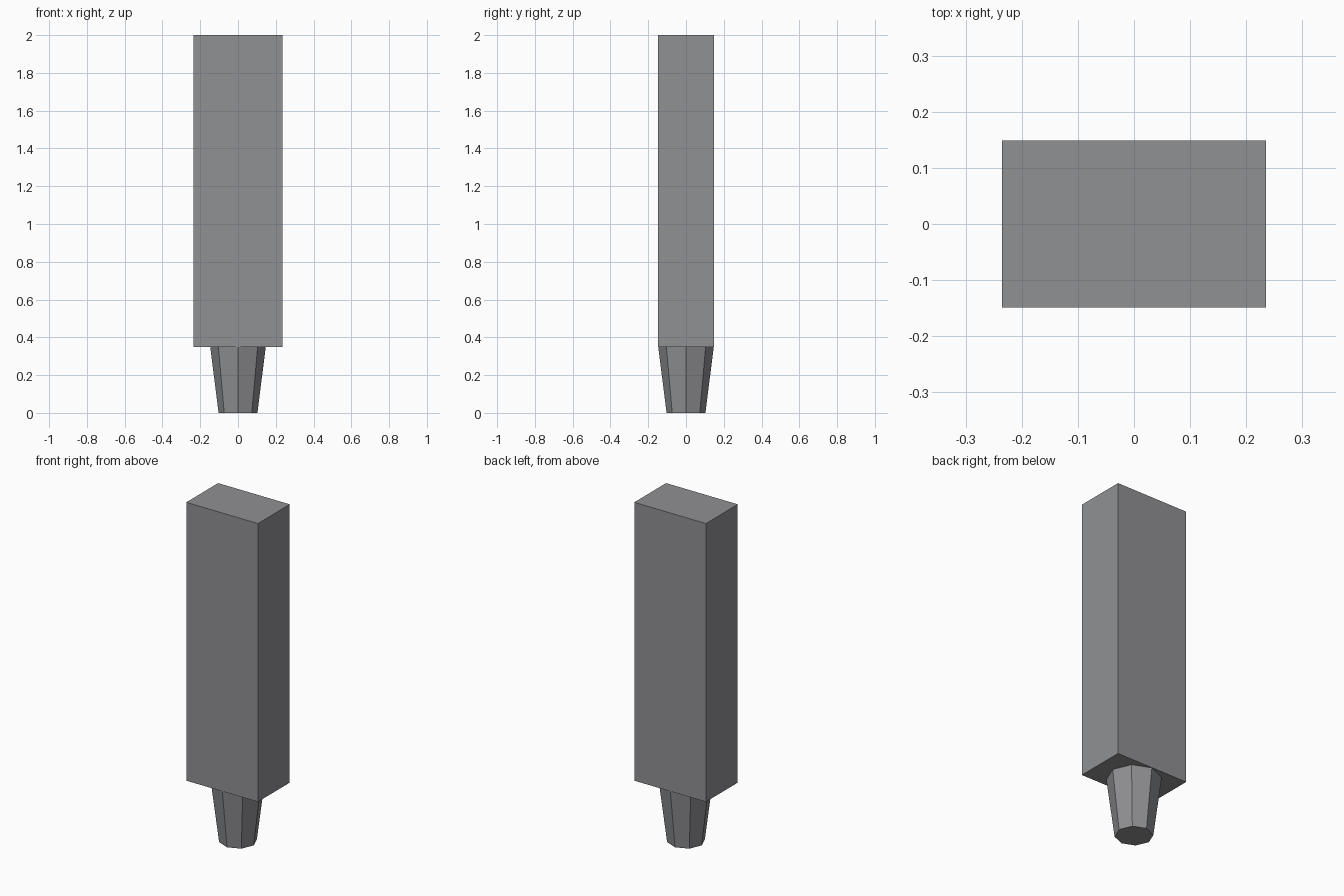
import bpy

if "Cube" in bpy.data.objects:
    bpy.data.objects.remove(bpy.data.objects["Cube"])

BASE_TOP = 0.35
HEIGHT = 2.0

# Dark grey finish shared by both parts
dark_grey = bpy.data.materials.new("dark_grey")
dark_grey.diffuse_color = (0.28, 0.282, 0.295, 1)
dark_grey.use_nodes = True
dark_grey.node_tree.nodes["Principled BSDF"].inputs["Base Color"].default_value = dark_grey.diffuse_color

# Rectangular handle block
bpy.ops.mesh.primitive_cube_add(size=1, location=(0, 0, (BASE_TOP + HEIGHT) / 2))
block = bpy.context.object
block.name = "handle_block"
block.scale = (0.47, 0.298, HEIGHT - BASE_TOP)
bpy.ops.object.transform_apply(location=False, rotation=False, scale=True)

# Tapered eight-sided foot, corners on the x and y axes
bpy.ops.mesh.primitive_cone_add(vertices=8, radius1=0.103, radius2=0.147,
                                depth=BASE_TOP, location=(0, 0, BASE_TOP / 2))
foot = bpy.context.object
foot.name = "tapered_foot"

for part in (block, foot):
    part.data.materials.append(dark_grey)
